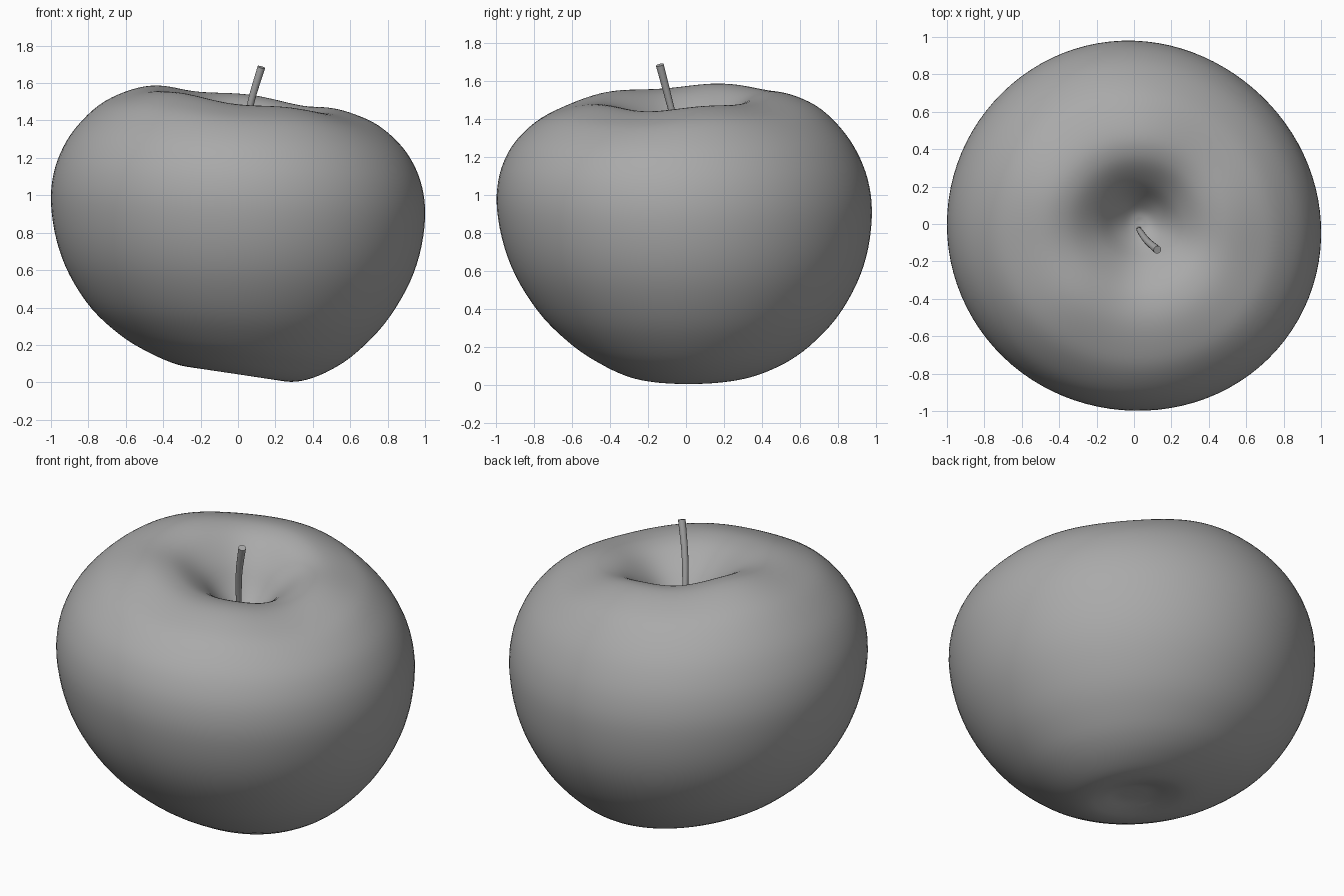
import bpy
import bmesh
from math import sin, cos, pi, tau
from mathutils import Vector

cube = bpy.data.objects.get("Cube")
if cube:
    bpy.data.objects.remove(cube, do_unlink=True)

SEGMENTS = 96
STEPS = 4


def make_material(name, rgb):
    mat = bpy.data.materials.new(name)
    mat.use_nodes = True
    mat.diffuse_color = (*rgb, 1)
    mat.node_tree.nodes["Principled BSDF"].inputs["Base Color"].default_value = (*rgb, 1)
    return mat


def smooth_path(points, steps):
    """Catmull-Rom curve through the points."""
    pts = [Vector(p) for p in points]
    pts = [2 * pts[0] - pts[1]] + pts + [2 * pts[-1] - pts[-2]]
    path = []
    for a, b, c, d in zip(pts, pts[1:], pts[2:], pts[3:]):
        for i in range(steps):
            t = i / steps
            path.append(b + (c - a) * t / 2
                        + (a - 2.5 * b + 2 * c - d / 2) * t ** 2
                        + (1.5 * (b - c) + (d - a) / 2) * t ** 3)
    path.append(pts[-2])
    return path


def fruit_point(r, z, angle):
    """Place a profile point, with lopsided outline, tilt and soft lobes."""
    upper = z > 0.92
    inner = max(0, 1 - r * r)
    width = (1 - 0.01 * sin(angle) ** 2
             - 0.028 * max(0, cos(angle - pi / 3.7)) ** 4
             + 0.02 * max(0, cos(angle + pi / 4)) ** 4)
    x = r * width * cos(angle)
    y = r * width * sin(angle) + 0.05 * (0.9 - z) * min(1, r * 2)
    height = z - x * (0.04 + 0.13 * inner ** (1.5 if upper else 2.5))
    if upper:
        # Shoulders rise to the back, and the stem hollow sits off centre
        height += 0.06 * y * inner + 0.06 * r * r * inner ** 2 * cos(5 * angle - pi / 3)
        x += 0.03 * inner ** 2
        y += 0.015 * inner ** 2
    return x, y, height


gray = make_material("neutral gray", (0.4, 0.4, 0.4))

# Fruit body: half profile from the base hollow up to the stem hollow
profile = smooth_path([(0, .08), (.1, .075), (.19, .052), (.27, .043), (.37, .063),
                       (.5, .12), (.63, .205), (.78, .35), (.9, .535), (.97, .72),
                       (1, .92), (.985, 1.08), (.935, 1.215), (.86, 1.325),
                       (.75, 1.425), (.63, 1.483), (.51, 1.513), (.41, 1.507),
                       (.32, 1.47), (.22, 1.39), (.13, 1.285), (.06, 1.225),
                       (0, 1.21)], STEPS)
bm = bmesh.new()
bottom = bm.verts.new(fruit_point(*profile[0], 0))
top = bm.verts.new(fruit_point(*profile[-1], 0))
rings = [[bm.verts.new(fruit_point(p.x, p.y, tau * i / SEGMENTS)) for i in range(SEGMENTS)]
         for p in profile[1:-1]]
for i in range(SEGMENTS):
    j = (i + 1) % SEGMENTS
    bm.faces.new((bottom, rings[0][j], rings[0][i]))
    bm.faces.new((top, rings[-1][i], rings[-1][j]))
    for low, high in zip(rings, rings[1:]):
        bm.faces.new((low[i], low[j], high[j], high[i]))
bmesh.ops.recalc_face_normals(bm, faces=bm.faces)
for face in bm.faces:
    face.smooth = True
mesh = bpy.data.meshes.new("fruit_body")
bm.to_mesh(mesh)
bm.free()
mesh.materials.append(gray)
body = bpy.data.objects.new("fruit_body", mesh)
bpy.context.collection.objects.link(body)

# Stem: tapered bent tube rising out of the hollow
path = smooth_path([(.025, -.025, 1.17), (.033, -.04, 1.3), (.07, -.09, 1.5),
                    (.125, -.138, 1.685)], STEPS)
bm = bmesh.new()
rings = []
for k, p in enumerate(path):
    ahead = path[min(k + 1, len(path) - 1)] - path[max(k - 1, 0)]
    turn = ahead.to_track_quat("Z", "Y")
    radius = 0.013 + 0.008 * k / (len(path) - 1)
    rings.append([bm.verts.new(p + turn @ Vector((radius * cos(tau * i / 16),
                                                  radius * sin(tau * i / 16), 0)))
                  for i in range(16)])
for low, high in zip(rings, rings[1:]):
    for i in range(16):
        j = (i + 1) % 16
        bm.faces.new((low[i], low[j], high[j], high[i]))
bm.faces.new(rings[-1])
bm.faces.new(rings[0][::-1])
mesh = bpy.data.meshes.new("stem")
bm.to_mesh(mesh)
bm.free()
mesh.materials.append(gray)
stem = bpy.data.objects.new("stem", mesh)
bpy.context.collection.objects.link(stem)
bpy.context.view_layer.objects.active = stem
stem.select_set(True)
bpy.ops.object.shade_smooth_by_angle()
